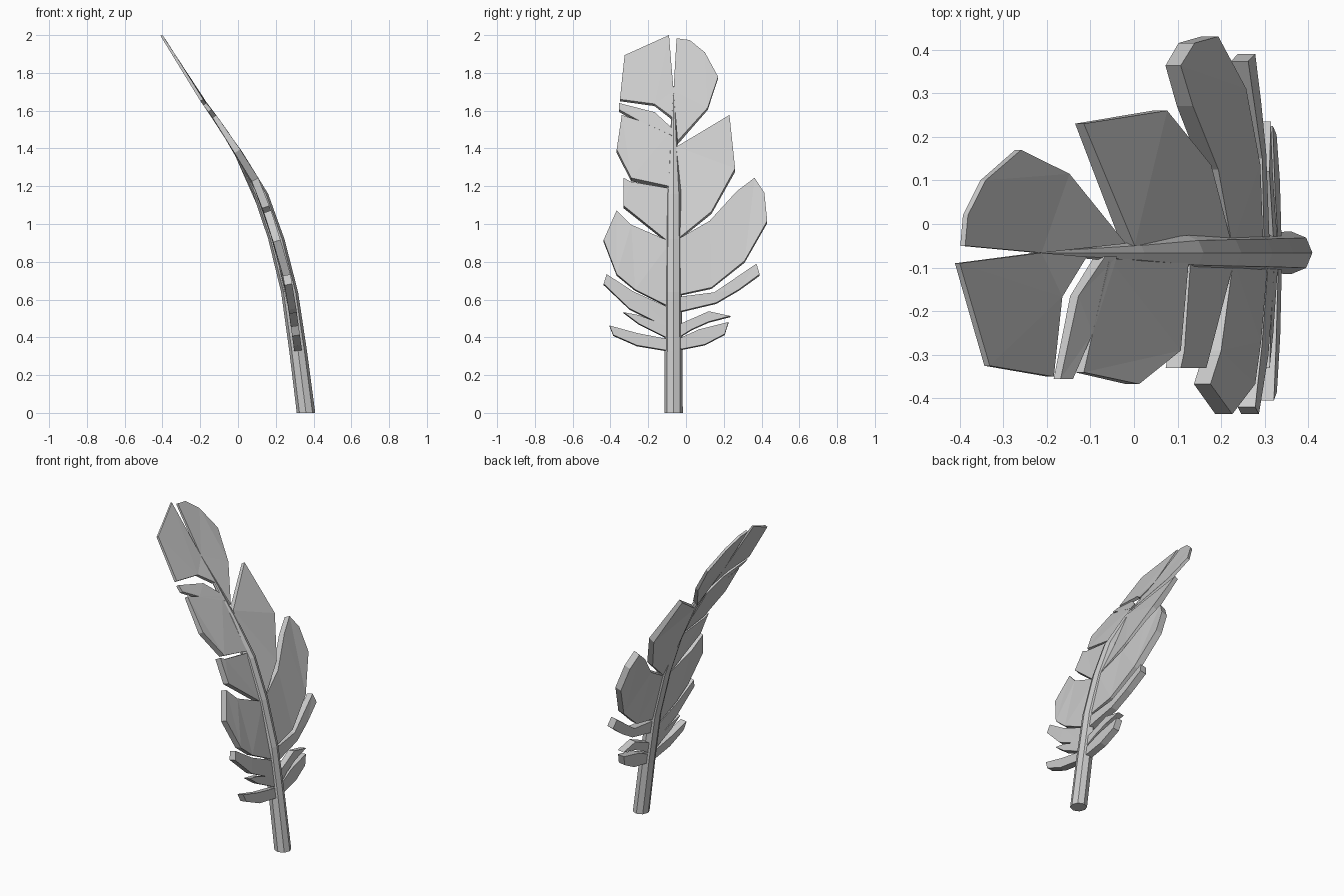
import bpy, bmesh, math
from mathutils import Vector

if "Cube" in bpy.data.objects:
    bpy.data.objects.remove(bpy.data.objects["Cube"])

# bend of the feather: (z, x) for the shaft centre line
BEND = [(0, .36), (.33, .318), (.55, .288), (.73, .258), (.92, .203), (1.07, .155),
        (1.24, .088), (1.38, .0), (1.57, -.125), (1.65, -.188), (2.0, -.405)]
THICK = [(0, .042), (1.2, .04), (1.45, .034), (1.65, .018), (2.0, .013)]
SHAFT_Y = -.066


def interp(table, z):
    for (a, va), (b, vb) in zip(table, table[1:]):
        if z <= b:
            return va + (vb - va) * (z - a) / (b - a)
    return table[-1][1]


def make_object(name, bm):
    bmesh.ops.recalc_face_normals(bm, faces=bm.faces)
    mesh = bpy.data.meshes.new(name)
    bm.to_mesh(mesh)
    bm.free()
    obj = bpy.data.objects.new(name, mesh)
    bpy.context.collection.objects.link(obj)


def barb(name, outline):
    """Flat plate with a (y, z) outline, laid on the bend and thickened."""
    bm = bmesh.new()
    sides = [[], []]
    for y, z in outline:
        slope = (interp(BEND, min(z + .1, 2)) - interp(BEND, z - .1)) / (min(z + .1, 2) - z + .1)
        normal = Vector((1, 0, -slope)).normalized()
        centre = Vector((interp(BEND, z), y, z))
        half = interp(THICK, z) / 2
        for side, sign in zip(sides, (1, -1)):
            p = centre + normal * half * sign
            p.z = min(p.z, 2)
            side.append(bm.verts.new(p))
    n = len(outline)
    caps = [bm.faces.new(s) for s in sides]
    for i in range(n):
        j = (i + 1) % n
        bm.faces.new((sides[0][i], sides[0][j], sides[1][j], sides[1][i]))
    bmesh.ops.triangulate(bm, faces=caps)
    make_object(name, bm)


# tapered eight-sided shaft
bm = bmesh.new()
rings = []
for z, r in [(0, .049), (.33, .047), (.64, .045), (.92, .043), (1.16, .04),
             (1.38, .024), (1.57, .012), (1.73, .002)]:
    x = interp(BEND, z)
    rings.append([bm.verts.new((x + r * math.cos(k * math.pi / 4),
                                SHAFT_Y + r * math.sin(k * math.pi / 4), z)) for k in range(8)])
for lo, hi in zip(rings, rings[1:]):
    for k in range(8):
        j = (k + 1) % 8
        bm.faces.new((lo[k], lo[j], hi[j], hi[k]))
bm.faces.new(rings[0])
bm.faces.new(rings[-1])
make_object("shaft", bm)

# barbs on the -y side, top to bottom
LEFT = [
    [(-.09, 2.0), (-.325, 1.89), (-.35, 1.655), (-.167, 1.63), (-.075, 1.56), (-.066, 1.7)],
    [(-.355, 1.635), (-.165, 1.585), (-.075, 1.5), (-.075, 1.46), (-.25, 1.54), (-.355, 1.6)],
    [(-.34, 1.57), (-.367, 1.385), (-.29, 1.235), (-.08, 1.19), (-.08, 1.485)],
    [(-.33, 1.235), (-.33, 1.09), (-.08, .89), (-.08, 1.18), (-.29, 1.215)],
    [(-.367, 1.066), (-.436, .91), (-.367, .73), (-.27, .65), (-.08, .555), (-.08, .9), (-.29, .99)],
    [(-.42, .73), (-.436, .68), (-.3, .55), (-.08, .44), (-.08, .55), (-.28, .64)],
    [(-.33, .53), (-.25, .47), (-.08, .385), (-.08, .45), (-.25, .515)],
    [(-.405, .46), (-.385, .41), (-.26, .355), (-.08, .325), (-.08, .385), (-.26, .42)],
]
# barbs on the +y side, top to bottom
RIGHT = [
    [(-.05, 1.98), (.02, 1.97), (.1, 1.905), (.17, 1.775), (.115, 1.61), (-.045, 1.43), (-.066, 1.7)],
    [(.23, 1.57), (.26, 1.285), (.135, 1.06), (-.05, .91), (-.05, 1.4)],
    [(.363, 1.236), (.415, 1.157), (.43, 1.01), (.31, .8), (.135, .66), (-.05, .62),
     (-.05, .91), (.125, 1.01), (.27, 1.167)],
    [(.373, .785), (.39, .73), (.28, .65), (.16, .58), (-.05, .53), (-.05, .61), (.15, .635)],
    [(.12, .535), (.235, .51), (.12, .48), (.03, .44), (-.05, .39), (-.05, .46)],
    [(.225, .478), (.205, .415), (.1, .36), (-.05, .33), (-.05, .385), (.07, .44)],
]
for side, shapes in (("left", LEFT), ("right", RIGHT)):
    for i, outline in enumerate(shapes):
        barb(f"{side}_barb_{i + 1}", outline)
